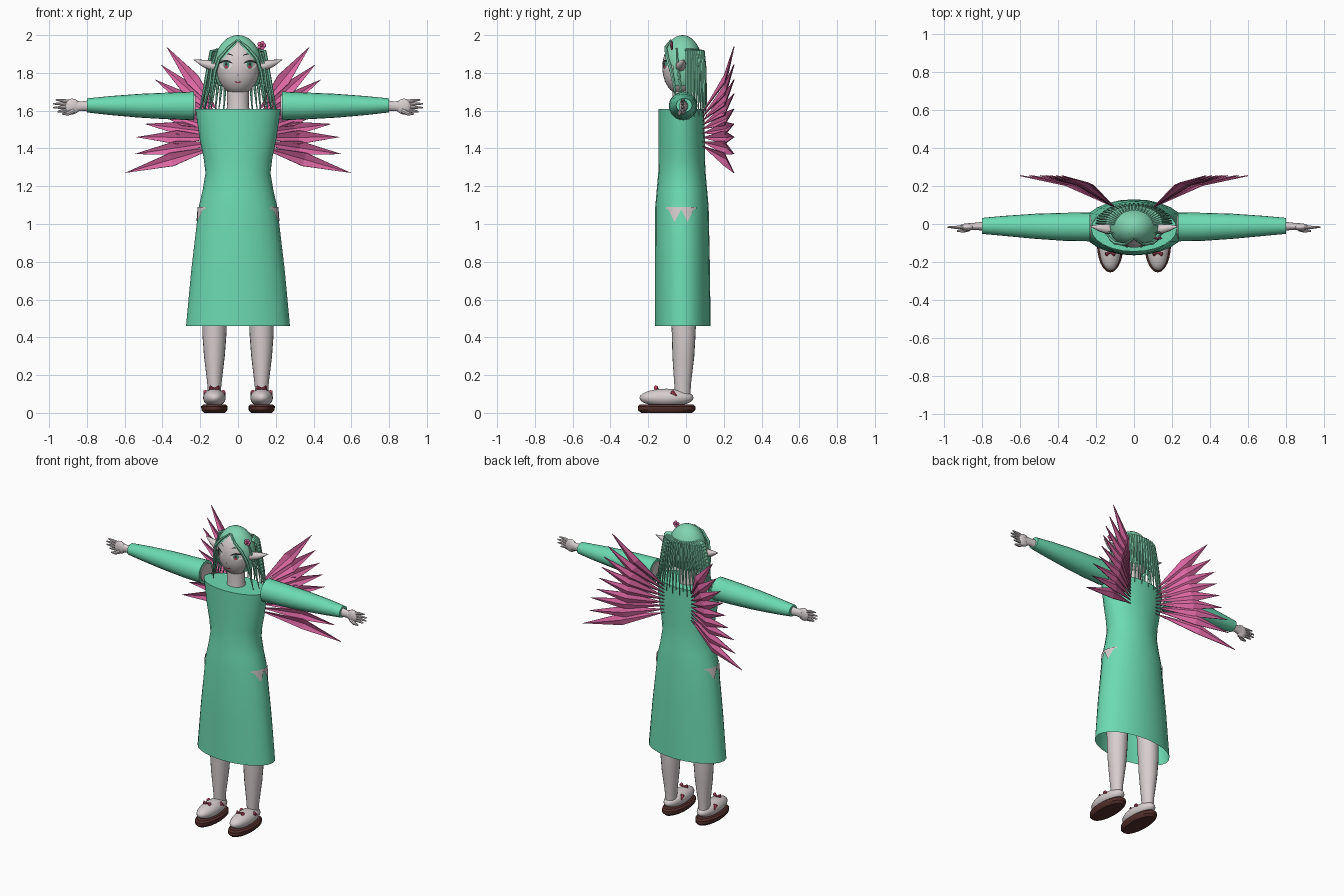
import bpy, bmesh, math
from math import sin, cos, pi, sqrt, radians
from mathutils import Vector

if "Cube" in bpy.data.objects:
    bpy.data.objects.remove(bpy.data.objects["Cube"])


def material(name, *rgb):
    m = bpy.data.materials.new(name)
    m.use_nodes = True
    m.diffuse_color = (*rgb, 1)
    m.node_tree.nodes["Principled BSDF"].inputs["Base Color"].default_value = (*rgb, 1)
    return m


GREEN = material("dress green", 0.15, 0.71, 0.45)
HAIR = material("hair green", 0.22, 0.66, 0.44)
SKIN = material("pale skin", 0.68, 0.61, 0.62)
PINK = material("wing pink", 0.73, 0.14, 0.37)
BROWN = material("sole brown", 0.09, 0.03, 0.025)
RED = material("trim red", 0.45, 0.05, 0.1)
WHITE = material("eye white", 0.8, 0.76, 0.76)
IRIS = material("iris green", 0.08, 0.32, 0.22)
DARK = material("lash dark", 0.03, 0.03, 0.035)


def finish(name, bm, mat, mirror=False, angle=40):
    me = bpy.data.meshes.new(name)
    bmesh.ops.recalc_face_normals(bm, faces=bm.faces)
    bm.to_mesh(me)
    bm.free()
    me.materials.append(mat)
    if angle:
        me.shade_smooth()
        me.set_sharp_from_angle(angle=radians(angle))
    ob = bpy.data.objects.new(name, me)
    bpy.context.collection.objects.link(ob)
    if mirror:
        ob.modifiers.new("Mirror", 'MIRROR').use_mirror_merge = False
    return ob


def ball(bm, centre, radii, u=24, v=14):
    vs = bmesh.ops.create_uvsphere(bm, u_segments=u, v_segments=v, radius=1)["verts"]
    for p in vs:
        p.co = Vector(centre) + Vector(a * b for a, b in zip(p.co, radii))


def ellipsoid(name, centre, radii, mat, mirror=False, u=24, v=14):
    bm = bmesh.new()
    ball(bm, centre, radii, u, v)
    return finish(name, bm, mat, mirror)


def loft(bm, rings, caps=(True, True)):
    """Skin a list of equal-length point rings."""
    rows = [[bm.verts.new(p) for p in r] for r in rings]
    n = len(rows[0])
    for a, b in zip(rows, rows[1:]):
        for i in range(n):
            bm.faces.new((a[i], a[(i + 1) % n], b[(i + 1) % n], b[i]))
    for row, cap in zip((rows[0], rows[-1]), caps):
        if cap:
            bm.faces.new(row)


def ring(c, a, b, axis="z", n=20):
    pts = [(a * cos(2 * pi * i / n), b * sin(2 * pi * i / n)) for i in range(n)]
    if axis == "z":
        return [Vector(c) + Vector((p, q, 0)) for p, q in pts]
    return [Vector(c) + Vector((0, p, q)) for p, q in pts]


def limb(name, mat, axis, stations, n=20):
    """Mirrored tube; each station is x, y, z, radius a, radius b."""
    bm = bmesh.new()
    loft(bm, [ring(s[:3], s[3], s[4], axis, n) for s in stations])
    return finish(name, bm, mat, True)


def strand(bm, path, radii, n=6):
    """Thin tube following a path."""
    path = [Vector(p) for p in path]
    rings = []
    for i, p in enumerate(path):
        d = (path[min(i + 1, len(path) - 1)] - path[max(i - 1, 0)]).normalized()
        side = d.orthogonal() if abs(d.y) > 0.95 else d.cross(Vector((0, 1, 0)))
        side.normalize()
        up = side.cross(d)
        rings.append([p + radii[i] * (side * cos(2 * pi * k / n) + up * sin(2 * pi * k / n))
                      for k in range(n)])
    loft(bm, rings)


# Dress: rows of height, half width, front y, back y
ROWS = [(0.46, 0.275, -0.165, 0.13), (0.75, 0.248, -0.165, 0.127), (1.09, 0.208, -0.163, 0.12),
        (1.18, 0.187, -0.155, 0.112), (1.27, 0.172, -0.147, 0.104), (1.35, 0.182, -0.145, 0.1),
        (1.45, 0.203, -0.145, 0.1), (1.61, 0.226, -0.145, 0.095)]
bm = bmesh.new()
loft(bm, [ring((0, (f + b) / 2, z), w, (b - f) / 2, n=24) for z, w, f, b in ROWS], (False, True))
finish("dress", bm, GREEN)

# Hip cut-outs: a zigzag strip lying on the dress sides
bm = bmesh.new()
cols = []
for i in range(25):
    y = -0.105 + 0.16 * i / 24
    depth = max(max(0, 1 - abs(y - c) / 0.035) for c in (-0.06, 0.008))
    col = []
    for z in (1.09, 1.08 - 0.07 * depth):
        w = 0.208 + (1.09 - z) * 0.12
        col.append(bm.verts.new((w * sqrt(1 - ((y + 0.02) / 0.143) ** 2) + 0.005, y, z)))
    cols.append(col)
for a, b in zip(cols, cols[1:]):
    bm.faces.new((a[0], b[0], b[1], a[1]))
finish("hip_cutout", bm, SKIN, True)

# Arms and hands
limb("sleeve", GREEN, "x", [(0.232, -0.015, 1.625, 0.076, 0.076), (0.36, -0.015, 1.625, 0.074, 0.071),
                            (0.52, -0.012, 1.626, 0.066, 0.063), (0.68, -0.01, 1.627, 0.053, 0.05),
                            (0.8, -0.01, 1.628, 0.042, 0.037)])
limb("shoulder", SKIN, "x", [(0.226, -0.015, 1.625, 0.06, 0.06), (0.3, -0.015, 1.625, 0.06, 0.06)])
limb("wrist", SKIN, "x", [(0.79, -0.012, 1.625, 0.024, 0.03), (0.83, -0.012, 1.624, 0.019, 0.025),
                          (0.87, -0.014, 1.622, 0.018, 0.033)], 14)
bm = bmesh.new()
ball(bm, (0.878, -0.016, 1.622), (0.042, 0.019, 0.042), 16, 10)
for k, tip in enumerate((0.955, 0.978, 0.98, 0.965)):
    s = k - 1.5
    strand(bm, [(0.895, -0.016, 1.624 + 0.015 * s), (0.93, -0.018, 1.627 + 0.018 * s),
                (tip, -0.016, 1.626 + 0.021 * s)], (0.011, 0.009, 0.004), 8)
strand(bm, [(0.87, -0.025, 1.6), (0.9, -0.035, 1.585), (0.93, -0.036, 1.582)], (0.014, 0.011, 0.005), 8)
finish("hand", bm, SKIN, True)

# Legs and shoes
limb("leg", SKIN, "z", [(0.125, -0.018, 0.1, 0.034, 0.042), (0.125, -0.018, 0.15, 0.037, 0.044),
                        (0.125, -0.014, 0.3, 0.055, 0.058), (0.125, -0.012, 0.42, 0.064, 0.063),
                        (0.115, -0.02, 0.95, 0.07, 0.085)])
ellipsoid("shoe", (0.125, -0.103, 0.08), (0.06, 0.143, 0.048), SKIN, True)
limb("sole", BROWN, "z", [(0.125, -0.103, 0, 0.055, 0.135), (0.125, -0.103, 0.015, 0.069, 0.152),
                          (0.125, -0.103, 0.035, 0.07, 0.152), (0.125, -0.103, 0.045, 0.058, 0.14)], 24)
bm = bmesh.new()
for s in (-1, 1):
    strand(bm, [(0.125, -0.15, 0.129), (0.125 + s * 0.024, -0.16, 0.134)], (0.004, 0.012), 6)
    strand(bm, [(0.125 + s * 0.045, -0.075, 0.11), (0.125 + s * 0.055, -0.05, 0.092)], (0.014, 0.004), 6)
finish("shoe_bow", bm, RED, True, 0)

# Head, neck and ears
C, R = (0, -0.025, 1.83), (0.113, 0.1, 0.147)
ellipsoid("head", C, R, SKIN, u=32, v=20)
bm = bmesh.new()
loft(bm, [ring((0, -0.02, z), r, r * 0.9) for z, r in ((1.58, 0.063), (1.64, 0.057), (1.73, 0.057))])
finish("neck", bm, SKIN)
bm = bmesh.new()
strand(bm, [(0.1, -0.03, 1.825), (0.135, -0.028, 1.838), (0.18, -0.02, 1.85), (0.235, -0.01, 1.87)],
       (0.022, 0.027, 0.02, 0.001), 10)
finish("ear", bm, SKIN, True)


# Face details: thin patches laid on the head surface
def face_patch(name, outline, mat, lift, mirror=True):
    bm = bmesh.new()

    def on_face(x, z):
        d = 1 - (x / R[0]) ** 2 - ((z - C[2]) / R[2]) ** 2
        return bm.verts.new((x, C[1] - R[1] * sqrt(max(d, 0)) - lift, z))
    n = len(outline)
    mid = on_face(sum(p[0] for p in outline) / n, sum(p[1] for p in outline) / n)
    vs = [on_face(*p) for p in outline]
    for i in range(n):
        bm.faces.new((mid, vs[i], vs[(i + 1) % n]))
    return finish(name, bm, mat, mirror)


def oval(x, z, a, b, n=16):
    return [(x + a * cos(2 * pi * i / n), z + b * sin(2 * pi * i / n)) for i in range(n)]


def arc(x, z, half, rise, thick, n=8):
    top = [(x + half * t, z + rise * (1 - t * t)) for t in [2 * i / n - 1 for i in range(n + 1)]]
    return top + [(p, q - thick * (1 - ((p - x) / half) ** 2) - 0.001) for p, q in reversed(top)]


face_patch("eye_white", oval(0.064, 1.842, 0.034, 0.023), WHITE, 0.002)
face_patch("iris", oval(0.062, 1.842, 0.016, 0.021), IRIS, 0.004)
face_patch("iris_glow", oval(0.062, 1.832, 0.01, 0.009), RED, 0.0055)
face_patch("pupil", oval(0.062, 1.846, 0.006, 0.009), DARK, 0.006)
face_patch("eyelash", arc(0.065, 1.85, 0.038, 0.019, 0.007), DARK, 0.006)
face_patch("eyebrow", arc(0.06, 1.893, 0.034, 0.012, 0.004), DARK, 0.005)
face_patch("mouth", arc(0, 1.756, 0.022, -0.004, 0.006), RED, 0.003, False)
face_patch("nose", oval(0, 1.79, 0.004, 0.003, 8), DARK, 0.003, False)

# Hair cap with a centre parting opened over the face
bm = bmesh.new()
ball(bm, (0, -0.018, 1.83), (0.128, 0.108, 0.17), 32, 20)
for co, no in (((0, 0, 1.965), (1.15, 0, 1)), ((0, 0, 1.965), (-1.15, 0, 1)),
               ((0, -0.07, 0), (0, 1, 0)), ((0, 0, 1.73), (0, 0, 1))):
    bmesh.ops.bisect_plane(bm, geom=bm.verts[:] + bm.edges[:] + bm.faces[:], plane_co=co, plane_no=no)
gone = []
for f in bm.faces:
    c = f.calc_center_median()
    if c.z < 1.73 or (c.y < -0.07 and c.z + 1.15 * abs(c.x) < 1.965):
        gone.append(f)
bmesh.ops.delete(bm, geom=gone, context='FACES')
finish("hair_cap", bm, HAIR)

# Front locks framing the face
bm = bmesh.new()
strand(bm, [(0.004, -0.08, 1.975), (0.05, -0.108, 1.935), (0.098, -0.1, 1.88), (0.122, -0.078, 1.81),
            (0.135, -0.06, 1.72), (0.15, -0.05, 1.62)], (0.004, 0.008, 0.01, 0.01, 0.008, 0.002))
strand(bm, [(0.11, -0.05, 1.93), (0.138, -0.045, 1.84), (0.15, -0.03, 1.74), (0.175, -0.02, 1.62)],
       (0.005, 0.008, 0.008, 0.002))
finish("front_lock", bm, HAIR, True)

# Curtain of strands round the back of the head
bm = bmesh.new()
COUNT = 25
for i in range(COUNT):
    t = pi * i / (COUNT - 1)
    c, s = cos(t), sin(t)
    strand(bm, [(0.1 * c, 0.05 * s, 1.925), (0.142 * c, 0.004 + 0.088 * s, 1.915),
                (0.158 * c, 0.004 + 0.096 * s, 1.83), (0.178 * c, 0.004 + 0.1 * s, 1.72),
                (0.203 * c, 0.004 + 0.104 * s, 1.6 - 0.03 * (i % 2))],
           (0.005, 0.009, 0.009, 0.0075, 0.002))
finish("back_hair", bm, HAIR)

# Hair flower
bm = bmesh.new()
for k in range(5):
    a = 2 * pi * k / 5
    ball(bm, (0.125 + 0.014 * cos(a), -0.075, 1.945 + 0.014 * sin(a)), (0.011, 0.006, 0.011), 10, 6)
finish("hair_flower", bm, PINK)
ellipsoid("flower_centre", (0.125, -0.08, 1.945), (0.008, 0.006, 0.008), RED, u=10, v=6)

# Wings: a fan of folded feathers
TIPS = [(0.38, 1.94), (0.41, 1.845), (0.44, 1.765), (0.46, 1.69), (0.475, 1.61), (0.495, 1.53),
        (0.54, 1.46), (0.55, 1.37), (0.6, 1.27)]
bm = bmesh.new()
for i, (x, z) in enumerate(TIPS):
    root = Vector((0.1, 0.09, 1.59 - 0.022 * i))
    tip = Vector((x, 0.257, z))
    mid = root.lerp(tip, 0.5)
    mid.y = 0.205
    side = (tip - root).cross(Vector((0, 1, 0))).normalized() * 0.037
    r, e = bm.verts.new(root), bm.verts.new(tip)
    a, b = bm.verts.new(mid + side), bm.verts.new(mid - side)
    m = bm.verts.new(mid + Vector((0, 0.014, 0)))
    for tri in ((r, a, m), (r, m, b), (a, e, m), (m, e, b)):
        bm.faces.new(tri)
wing = finish("wing_feathers", bm, PINK, True, 0)
wing.modifiers.new("Solidify", 'SOLIDIFY').thickness = 0.005
